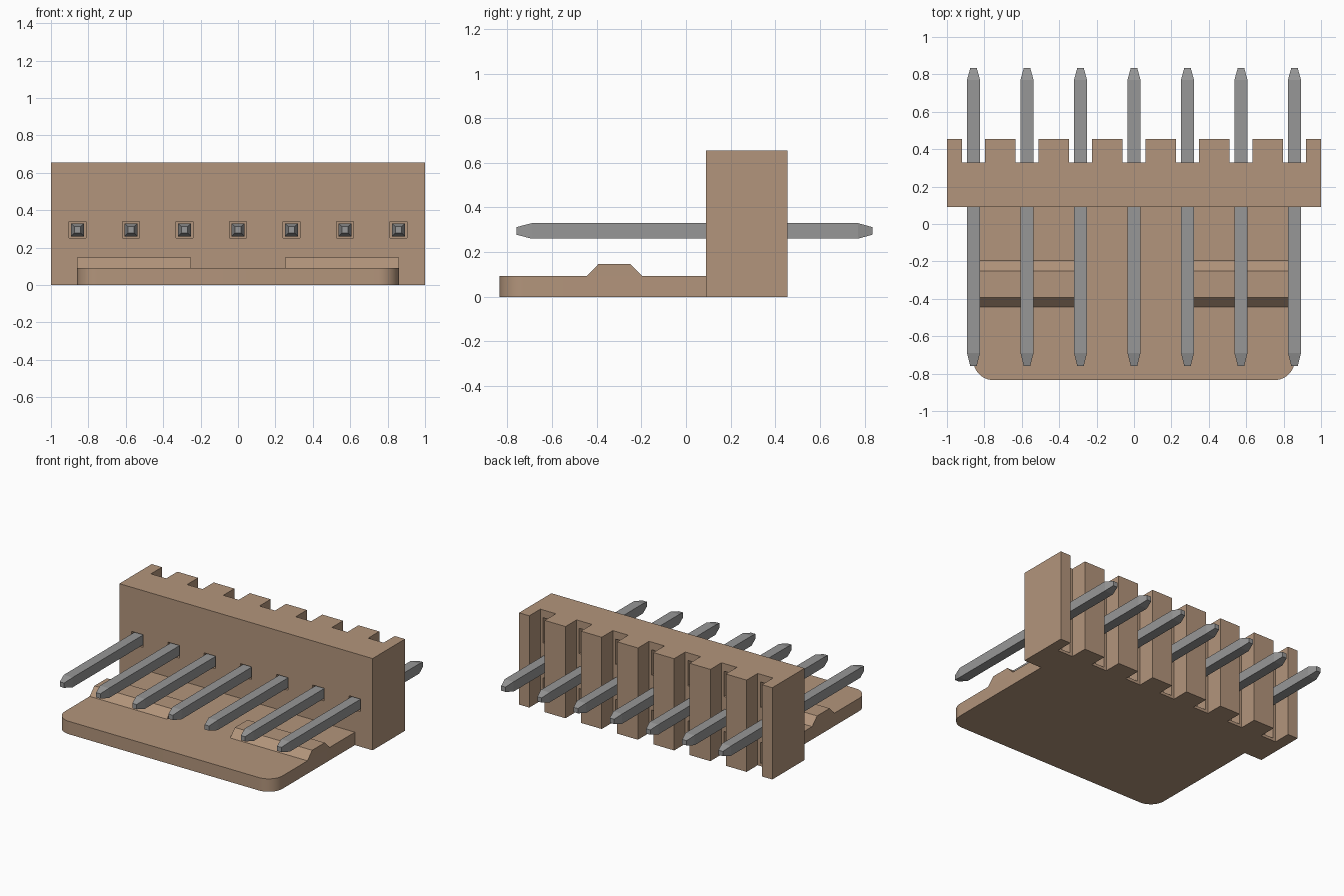
import bpy
import bmesh
import math
from mathutils import Matrix

cube = bpy.data.objects.get("Cube")
if cube:
    bpy.data.objects.remove(cube, do_unlink=True)

PITCH = 0.286
PIN_X = [PITCH * i for i in range(-3, 4)]
PIN_Z = 0.295
FRONT, FLOOR, BACK = 0.09, 0.33, 0.455   # housing front, slot floor, housing back
HEIGHT = 0.655


def material(name, color):
    mat = bpy.data.materials.new(name)
    mat.use_nodes = True
    mat.diffuse_color = color
    bsdf = next(n for n in mat.node_tree.nodes if n.type == "BSDF_PRINCIPLED")
    bsdf.inputs["Base Color"].default_value = color
    return mat


tan = material("tan plastic", (0.45, 0.30, 0.20, 1))
grey = material("grey metal", (0.31, 0.31, 0.31, 1))


def finish(name, bm, mat):
    bmesh.ops.recalc_face_normals(bm, faces=bm.faces[:])
    mesh = bpy.data.meshes.new(name)
    bm.to_mesh(mesh)
    bm.free()
    mesh.materials.append(mat)
    obj = bpy.data.objects.new(name, mesh)
    bpy.context.collection.objects.link(obj)
    return obj


def prism(name, outline, offset, mat):
    """Extrude a closed outline of 3D points along an offset."""
    bm = bmesh.new()
    face = bm.faces.new([bm.verts.new(p) for p in outline])
    ext = bmesh.ops.extrude_face_region(bm, geom=[face])
    moved = [v for v in ext["geom"] if isinstance(v, bmesh.types.BMVert)]
    bmesh.ops.translate(bm, verts=moved, vec=offset)
    return finish(name, bm, mat)


def add_box(bm, x, y0, y1, z0, z1, width):
    place = Matrix.Translation((x, (y0 + y1) / 2, (z0 + z1) / 2))
    size = Matrix.Diagonal((width, y1 - y0, z1 - z0, 1))
    bmesh.ops.create_cube(bm, size=1, matrix=place @ size)


# Housing: comb outline with a rear slot behind every pin
outline = [(-1, FRONT, 0), (1, FRONT, 0), (1, BACK, 0)]
for x in reversed(PIN_X):
    r, l = x + 0.061, x - 0.061
    outline += [(r, BACK, 0), (r, FLOOR, 0), (l, FLOOR, 0), (l, BACK, 0)]
outline.append((-1, BACK, 0))
housing = prism("housing", outline, (0, 0, HEIGHT), tan)

# Pin sockets in the front and two pockets in each slot floor
bm = bmesh.new()
for x in PIN_X:
    add_box(bm, x, FRONT - 0.05, FRONT + 0.06, PIN_Z - 0.045, PIN_Z + 0.045, 0.09)
    add_box(bm, x, FLOOR - 0.08, FLOOR + 0.05, 0.42, 0.60, 0.08)
    add_box(bm, x, FLOOR - 0.08, FLOOR + 0.05, 0.02, 0.17, 0.08)
cutter = finish("socket_cutter", bm, tan)
cutter.hide_render = True
cut = housing.modifiers.new("sockets", "BOOLEAN")
cut.operation = "DIFFERENCE"
cut.solver = "EXACT"
cut.object = cutter
graph = bpy.context.evaluated_depsgraph_get()
carved = bpy.data.meshes.new_from_object(housing.evaluated_get(graph))
housing.modifiers.clear()
housing.data = carved
bpy.data.objects.remove(cutter, do_unlink=True)

# Base plate with rounded front corners
HALF, TIP, RADIUS = 0.86, -0.835, 0.11
plate = [(HALF, FRONT, 0), (-HALF, FRONT, 0)]
for side, start in ((-1, 180), (1, 270)):
    for i in range(13):
        a = math.radians(start + 7.5 * i)
        plate.append((side * (HALF - RADIUS) + RADIUS * math.cos(a),
                      TIP + RADIUS + RADIUS * math.sin(a), 0))
base = prism("base_plate", plate, (0, 0, 0.092), tan)

# Locking ridges on the plate
for name, x in (("right_ridge", -HALF), ("left_ridge", 0.25)):
    profile = [(x, y, z) for y, z in
               ((-0.445, 0.092), (-0.392, 0.147), (-0.25, 0.147), (-0.195, 0.092))]
    prism(name, profile, (HALF - 0.25, 0, 0), tan)

# Square pins with tapered tips
for n, x in enumerate(PIN_X):
    bm = bmesh.new()
    rings = []
    for y, h in ((-0.76, 0.017), (-0.69, 0.035), (0.77, 0.035), (0.835, 0.017)):
        rings.append([bm.verts.new((x + h * sx, y, PIN_Z + h * sz))
                      for sx, sz in ((-1, -1), (1, -1), (1, 1), (-1, 1))])
    for a, b in zip(rings, rings[1:]):
        for i in range(4):
            j = (i + 1) % 4
            bm.faces.new((a[i], a[j], b[j], b[i]))
    bm.faces.new(rings[0])
    bm.faces.new(rings[-1])
    finish(f"pin_{n + 1}", bm, grey)

# Smooth the rounded plate corners only
bpy.ops.object.select_all(action="DESELECT")
base.select_set(True)
bpy.context.view_layer.objects.active = base
bpy.ops.object.shade_smooth_by_angle(angle=math.radians(30))
